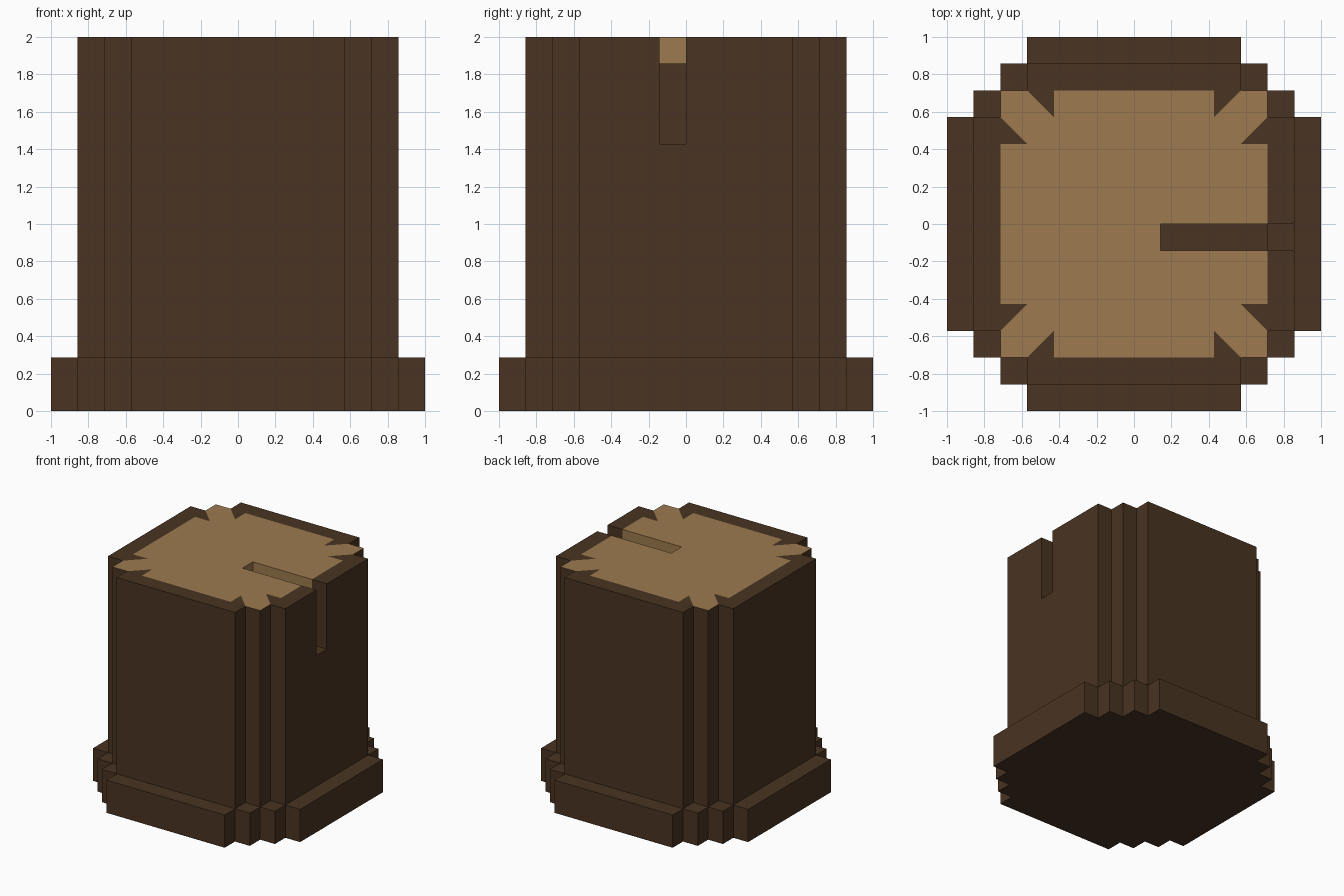
import bpy
import bmesh
from mathutils import Vector

U = 1 / 7  # one block of the stepped grid

cube = bpy.data.objects.get("Cube")
if cube:
    bpy.data.objects.remove(cube, do_unlink=True)


def make_material(name, color):
    mat = bpy.data.materials.new(name)
    mat.use_nodes = True
    mat.diffuse_color = (*color, 1)
    bsdf = next(n for n in mat.node_tree.nodes if n.type == 'BSDF_PRINCIPLED')
    bsdf.inputs["Base Color"].default_value = (*color, 1)
    return mat


bark = make_material("dark bark", (0.067, 0.034, 0.016))
wood = make_material("pale cut wood", (0.337, 0.195, 0.078))


def stepped_outline(radius, steps):
    """Round outline made of square steps, one quadrant turned four times."""
    quadrant = []
    for i in range(steps + 1):
        quadrant.append((radius - i, radius - steps + i))
        if i < steps:
            quadrant.append((radius - i - 1, radius - steps + i))
    points = []
    for _ in range(4):
        points += quadrant
        quadrant = [(-y, x) for x, y in quadrant]
    return points


def loft(name, rings):
    """Closed solid through rings of matching points, given in blocks."""
    bm = bmesh.new()
    loops = [[bm.verts.new(Vector(p) * U) for p in ring] for ring in rings]
    for low, high in zip(loops, loops[1:]):
        for i in range(len(low)):
            j = (i + 1) % len(low)
            bm.faces.new((low[i], low[j], high[j], high[i]))
    bm.faces.new(loops[0][::-1])
    bm.faces.new(loops[-1])
    bmesh.ops.recalc_face_normals(bm, faces=bm.faces)
    mesh = bpy.data.meshes.new(name)
    bm.to_mesh(mesh)
    bm.free()
    obj = bpy.data.objects.new(name, mesh)
    bpy.context.collection.objects.link(obj)
    return obj


def level(radius, steps, z):
    return [(x, y, z) for x, y in stepped_outline(radius, steps)]


# Wide foot of the stump
root_flare = loft("root_flare", [level(7, 3, 0), level(7, 3, 2)])
root_flare.data.materials.append(bark)

# Trunk, its top inset to leave a rim of bark
trunk = loft("trunk", [level(6, 2, 2), level(6, 2, 14), level(5, 2, 14)])
for mat in (bark, wood):
    trunk.data.materials.append(mat)

# Shallow groove across the top that drops into a deeper notch in the bark
profile = [(1, 15), (1, 13), (5, 13), (5, 10), (8, 10), (8, 15)]
cutter = loft("slot_cutter", [[(x, y, z) for x, z in profile] for y in (-1, 0)])
cutter.hide_render = True
cut = trunk.modifiers.new("slot", 'BOOLEAN')
cut.operation = 'DIFFERENCE'
cut.solver = 'EXACT'
cut.object = cutter
bpy.context.view_layer.objects.active = trunk
bpy.ops.object.modifier_apply(modifier=cut.name)
bpy.data.objects.remove(cutter, do_unlink=True)

# Split the slot walls where bark meets wood, then colour the wood inside the rim
bm = bmesh.new()
bm.from_mesh(trunk.data)
walls = [f for f in bm.faces if abs(f.normal.y) > 0.9
         and -1.1 * U < f.calc_center_median().y < 0.1 * U]
geom = walls + list({e for f in walls for e in f.edges}) + list({v for f in walls for v in f.verts})
bmesh.ops.bisect_plane(bm, geom=geom, dist=0.0001, plane_co=(5 * U, 0, 0), plane_no=(1, 0, 0))
for face in bm.faces:
    inside = all(max(abs(v.co.x), abs(v.co.y)) < 5.1 * U for v in face.verts)
    above = face.calc_center_median().z > 13.2 * U
    face.material_index = 1 if inside and above else 0
bm.to_mesh(trunk.data)
bm.free()
